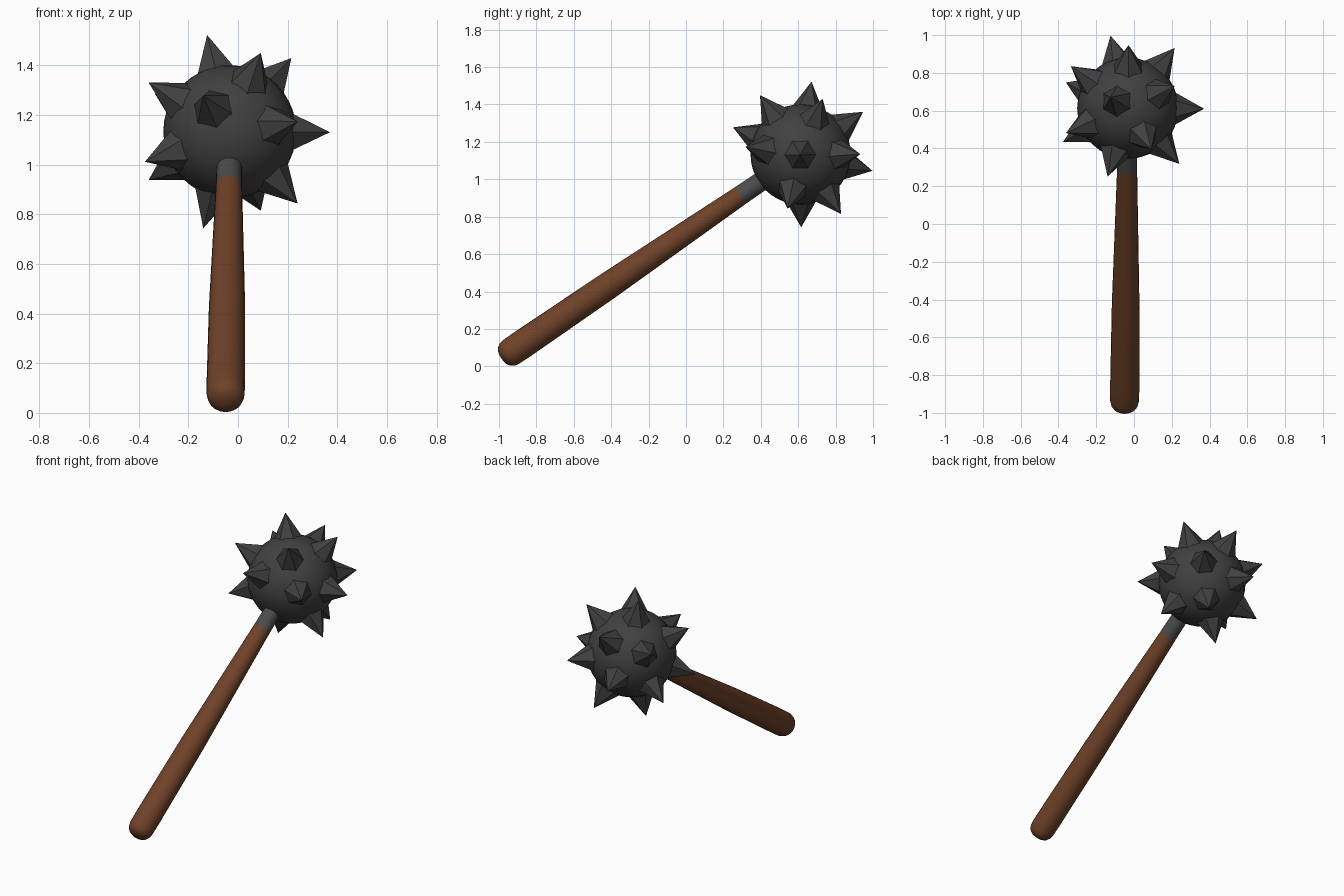
import bpy, bmesh, math
from mathutils import Vector

if "Cube" in bpy.data.objects:
    bpy.data.objects.remove(bpy.data.objects["Cube"])

CENTRE = Vector((-0.033, 0.613, 1.133))       # middle of the ball
AXIS = Vector((0.009, 0.826, 0.5635)).normalized()   # handle towards ball
SIDE = Vector((1, 0, 0))
SIDE = (SIDE - AXIS * SIDE.dot(AXIS)).normalized()
UP = SIDE.cross(AXIS)
UP = UP if UP.z > 0 else -UP


def material(name, rgb):
    m = bpy.data.materials.new(name)
    m.diffuse_color = (*rgb, 1)
    m.use_nodes = True
    m.node_tree.nodes["Principled BSDF"].inputs["Base Color"].default_value = m.diffuse_color
    return m


def finish(name, bm, mat, smooth=True):
    bmesh.ops.recalc_face_normals(bm, faces=bm.faces)
    me = bpy.data.meshes.new(name)
    bm.to_mesh(me)
    bm.free()
    ob = bpy.data.objects.new(name, me)
    bpy.context.collection.objects.link(ob)
    me.materials.append(mat)
    if smooth:
        bpy.ops.object.select_all(action='DESELECT')
        ob.select_set(True)
        bpy.context.view_layer.objects.active = ob
        bpy.ops.object.shade_smooth_by_angle(angle=math.radians(40))
    return ob


def lathe(name, profile, mat, sides=20):
    """Closed solid turned round the handle axis; profile = (radius, distance from ball centre)."""
    bm = bmesh.new()
    rings = []
    for r, d in profile:
        c = CENTRE + AXIS * d
        rings.append([bm.verts.new(c + r * (SIDE * math.cos(a) + UP * math.sin(a)))
                      for a in (2 * math.pi * i / sides for i in range(sides))])
    for lo, hi in zip(rings, rings[1:]):
        for i in range(sides):
            j = (i + 1) % sides
            bm.faces.new((lo[i], lo[j], hi[j], hi[i]))
    bm.faces.new(rings[0])
    bm.faces.new(rings[-1])
    return finish(name, bm, mat)


wood = material("wood", (0.16, 0.054, 0.022))
iron = material("iron", (0.052, 0.052, 0.052))
steel = material("steel", (0.072, 0.072, 0.075))

# Wooden handle with a rounded butt, and the metal collar above it
lathe("handle", [(0.018, -1.936), (0.042, -1.930), (0.060, -1.917), (0.071, -1.900),
                 (0.0765, -1.875), (0.0775, -1.80), (0.073, -1.25), (0.053, -0.389)], wood)
lathe("collar", [(0.053, -0.389), (0.051, -0.2)], steel)

# Ball
bm = bmesh.new()
bmesh.ops.create_uvsphere(bm, u_segments=32, v_segments=20, radius=0.268)
bmesh.ops.translate(bm, verts=bm.verts, vec=CENTRE)
finish("ball", bm, iron)

# Six-sided spikes: one at the tip and three rings of five round the handle axis
directions = [AXIS]
for height, phase in ((0.66, 36), (0.0, 0), (-0.54, 36)):
    ring = math.sqrt(1 - height * height)
    for k in range(5):
        a = math.radians(phase + 72 * k)
        directions.append(AXIS * height + ring * (SIDE * math.cos(a) + UP * math.sin(a)))

BASE, TIP = 0.235, 0.404
for n, d in enumerate(directions, 1):
    bm = bmesh.new()
    bmesh.ops.create_cone(bm, cap_ends=True, segments=6, radius1=0.094, radius2=0,
                          depth=TIP - BASE)
    bmesh.ops.remove_doubles(bm, verts=bm.verts, dist=1e-5)
    bmesh.ops.rotate(bm, verts=bm.verts, cent=(0, 0, 0),
                     matrix=Vector((0, 0, 1)).rotation_difference(d).to_matrix())
    bmesh.ops.translate(bm, verts=bm.verts, vec=CENTRE + d * (BASE + TIP) / 2)
    finish(f"spike_{n:02d}", bm, iron, smooth=False)
